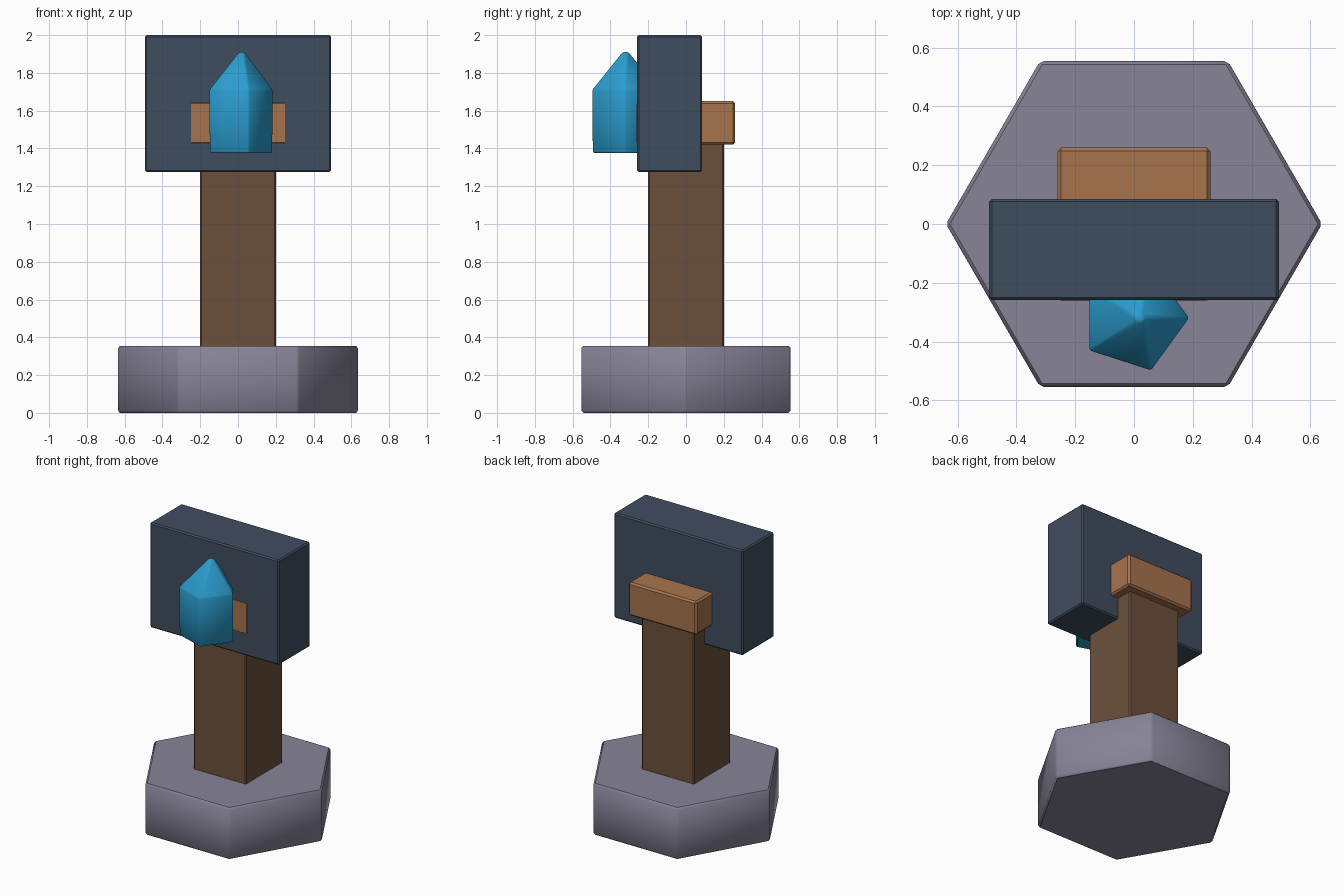
import bpy, bmesh, math

if "Cube" in bpy.data.objects:
    bpy.data.objects.remove(bpy.data.objects["Cube"])


def material(name, rgb):
    m = bpy.data.materials.new(name)
    m.diffuse_color = [(c / 255) ** 2.2 for c in rgb] + [1]
    m.use_nodes = True
    m.node_tree.nodes["Principled BSDF"].inputs["Base Color"].default_value = m.diffuse_color
    return m


def finish(bm, name, mat, bevel, smooth=False):
    bmesh.ops.bevel(bm, geom=bm.edges[:], offset=bevel, segments=1,
                    affect='EDGES', clamp_overlap=True)
    bmesh.ops.recalc_face_normals(bm, faces=bm.faces[:])
    me = bpy.data.meshes.new(name)
    bm.to_mesh(me)
    bm.free()
    ob = bpy.data.objects.new(name, me)
    bpy.context.collection.objects.link(ob)
    me.materials.append(mat)
    if smooth:
        bpy.ops.object.select_all(action='DESELECT')
        ob.select_set(True)
        bpy.context.view_layer.objects.active = ob
        bpy.ops.object.shade_smooth_by_angle(angle=math.radians(40))
    return ob


def box(name, lo, hi, mat, bevel):
    bm = bmesh.new()
    bmesh.ops.create_cube(bm, size=1)
    for v in bm.verts:
        v.co = [(a + b) / 2 + c * (b - a) for a, b, c in zip(lo, hi, v.co)]
    finish(bm, name, mat, bevel)


def lofted(name, sides, rings, mat, bevel):
    """Stack of regular polygons, each ring given as (x, y, z, radius)."""
    bm = bmesh.new()
    loops = [[bm.verts.new((x + r * math.cos(math.tau * i / sides),
                            y + r * math.sin(math.tau * i / sides), z))
              for i in range(sides)] for x, y, z, r in rings]
    for a, b in zip(loops, loops[1:]):
        for i in range(sides):
            j = (i + 1) % sides
            bm.faces.new((a[i], a[j], b[j], b[i]))
    bm.faces.new(loops[0][::-1])
    bm.faces.new(loops[-1])
    finish(bm, name, mat, bevel, smooth=True)


stone = material("stone", (134, 130, 150))
dark_wood = material("dark_wood", (108, 81, 62))
light_wood = material("light_wood", (166, 115, 78))
slate = material("slate", (66, 78, 95))
blue = material("blue_crystal", (46, 155, 205))

# Hexagonal foot
lofted("base", 6, [(0, 0, 0, 0.64), (0, 0, 0.355, 0.64)], stone, 0.012)

# Upright post and the cross bar on top of it
box("post", (-0.2, -0.2, 0.33), (0.2, 0.2, 1.46), dark_wood, 0.008)
box("cross_bar", (-0.26, -0.261, 1.42), (0.26, 0.26, 1.65), light_wood, 0.012)

# Sign panel on the front of the post
box("panel", (-0.493, -0.259, 1.275), (0.493, 0.085, 2.0), slate, 0.009)

# Five-sided crystal with a pointed, slightly offset tip
lofted("crystal", 5, [(0, -0.32, 1.377, 0.184), (0, -0.32, 1.71, 0.187),
                      (0.02, -0.32, 1.91, 0.018)], blue, 0.006)
